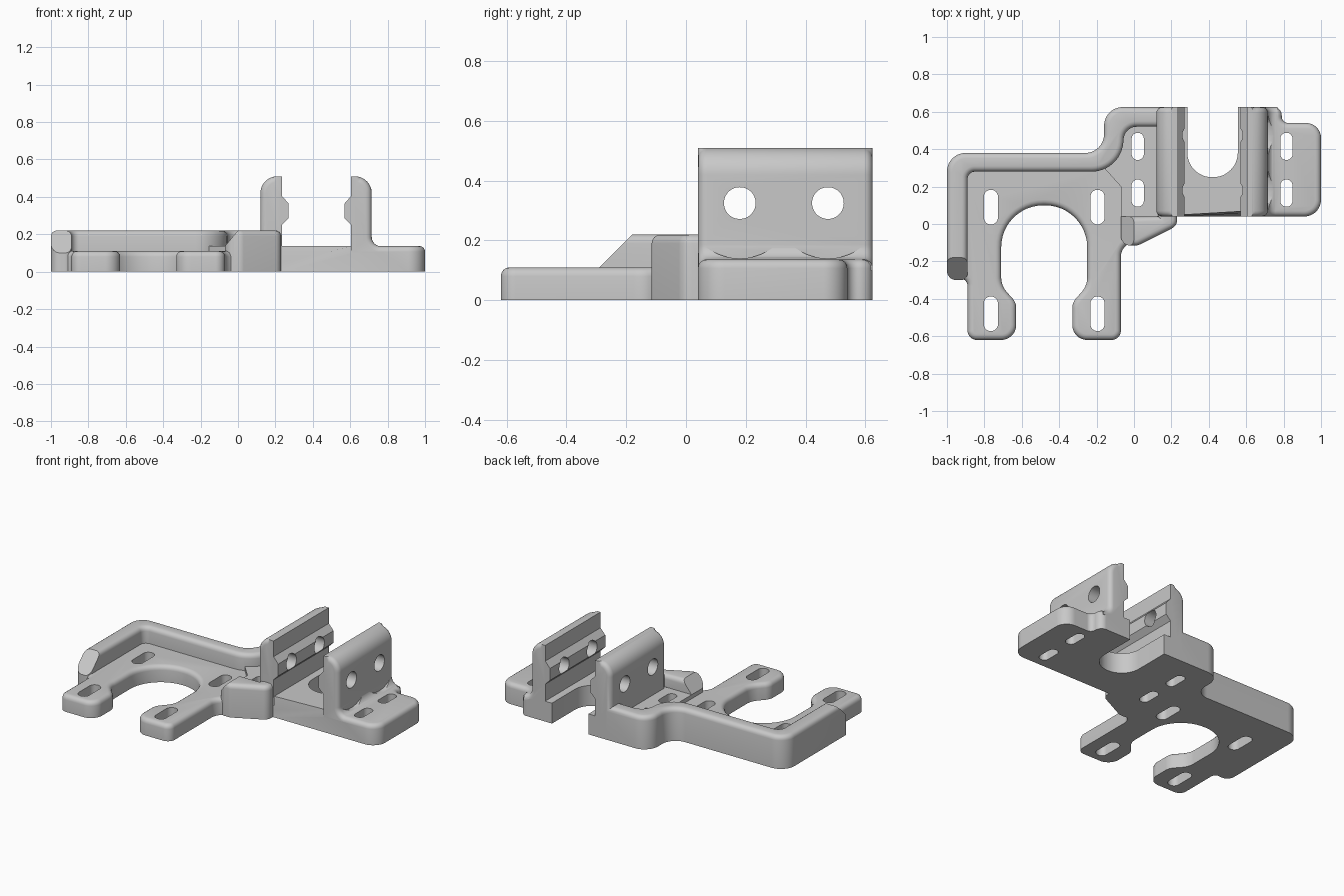
import bpy
import bmesh
import math
from mathutils import Vector

if "Cube" in bpy.data.objects:
    bpy.data.objects.remove(bpy.data.objects["Cube"])

grey = bpy.data.materials.new("plain grey")
grey.use_nodes = True
colour = (0.58, 0.58, 0.58, 1)
grey.diffuse_color = colour
grey.node_tree.nodes["Principled BSDF"].inputs["Base Color"].default_value = colour


def rounded(corners, steps=12):
    """Turn (x, y, radius) corners into an outline with filleted corners."""
    out = []
    for i, corner in enumerate(corners):
        p = Vector(corner[:2])
        radius = corner[2] if len(corner) > 2 else 0
        u = (Vector(corners[i - 1][:2]) - p).normalized()
        v = (Vector(corners[(i + 1) % len(corners)][:2]) - p).normalized()
        if not radius:
            out.append(p)
            continue
        half = u.angle(v) / 2
        centre = p + (u + v).normalized() * radius / math.sin(half)
        start = p + u * radius / math.tan(half) - centre
        sweep = math.pi - 2 * half
        if u.cross(v) > 0:
            sweep = -sweep
        for k in range(steps + 1):
            a = sweep * k / steps
            out.append(centre + Vector((start.x * math.cos(a) - start.y * math.sin(a),
                                        start.x * math.sin(a) + start.y * math.cos(a))))
    return [p for i, p in enumerate(out) if (p - out[i - 1]).length > 1e-4]


PLACE = {"x": lambda p, h: (h, p.x, p.y),
         "y": lambda p, h: (p.x, h, p.y),
         "z": lambda p, h: (p.x, p.y, h)}


def prism(name, corners, lo, hi, axis="z", soft=0, keep=None, both=False):
    """Extrude an outline along an axis and round the chosen rim edges."""
    bm = bmesh.new()
    outline = rounded(corners)
    low, high = ([bm.verts.new(PLACE[axis](p, h)) for p in outline] for h in (lo, hi))
    bm.faces.new(low)
    bm.faces.new(high)
    n = len(outline)
    for i in range(n):
        j = (i + 1) % n
        bm.faces.new((low[i], low[j], high[j], high[i]))
    bmesh.ops.recalc_face_normals(bm, faces=bm.faces)
    if soft:
        rims = [set(high)] + ([set(low)] if both else [])
        edges = [e for e in bm.edges if any(set(e.verts) <= r for r in rims)]
        if keep:
            edges = [e for e in edges if keep((e.verts[0].co + e.verts[1].co) / 2)]
        bmesh.ops.bevel(bm, geom=edges, offset=soft, segments=4, profile=0.5,
                        affect="EDGES", clamp_overlap=False)
        bmesh.ops.recalc_face_normals(bm, faces=bm.faces)
    mesh = bpy.data.meshes.new(name)
    bm.to_mesh(mesh)
    bm.free()
    mesh.materials.append(grey)
    ob = bpy.data.objects.new(name, mesh)
    bpy.context.collection.objects.link(ob)
    return ob


def combine(target, tool, operation):
    """Apply one boolean and discard the tool."""
    mod = target.modifiers.new("combine", "BOOLEAN")
    mod.object, mod.operation, mod.solver = tool, operation, "EXACT"
    bpy.context.view_layer.objects.active = target
    bpy.ops.object.modifier_apply(modifier=mod.name)
    bpy.data.objects.remove(tool)


def slot(x, y, width, length):
    a, b = width / 2, length / 2
    r = a - 0.001
    return prism("slot_cutter", [(x - a, y - b, r), (x + a, y - b, r),
                                 (x + a, y + b, r), (x - a, y + b, r)], -0.1, 0.4)


def bore(y, z, r, lo, hi):
    q = r * 0.99
    return prism("bore_cutter", [(y - r, z - r, q), (y + r, z - r, q),
                                 (y + r, z + r, q), (y - r, z + r, q)], lo, hi, "x")


# Forked plate around the big open bore
fork = [(-0.89, -0.62, 0.05), (-0.63, -0.62, 0.08), (-0.63, -0.42, 0.08),
        (-0.71, -0.33, 0.12), (-0.71, 0.1, 0.225)]
mirrored = [(-0.96 - x, y, r) for x, y, r in reversed(fork)]
plate = prism("fork_plate", fork + mirrored + [
    (-0.07, -0.11, 0.08), (0.03, -0.09), (0.03, 0.3), (-0.13, 0.33),
    (-0.95, 0.33), (-0.95, -0.27), (-0.89, -0.31, 0.04)], 0, 0.11, soft=0.03)

# Clamp base with a U-shaped notch at the back and a slotted tab
base = prism("clamp_base", [
    (-0.1, 0.57), (-0.16, 0.3), (-0.07, 0.2), (-0.07, 0.0), (0.1, 0.0), (0.1, 0.04),
    (0.61, 0.04), (1, 0.04, 0.09), (1, 0.54, 0.08), (0.79, 0.54, 0.035),
    (0.79, 0.625, 0.045), (0.555, 0.625), (0.555, 0.25, 0.132), (0.285, 0.25, 0.132),
    (0.285, 0.625), (0.15, 0.625), (0.15, 0.57)], 0, 0.137, soft=0.03,
    keep=lambda m: m.x > 0.66)

# Raised rim along the left and back, ramped at its front end
rim = prism("rim_wall", [
    (-1, -0.3, 0.05), (-0.89, -0.3, 0.035), (-0.89, 0.28, 0.04), (-0.07, 0.28, 0.17),
    (-0.05, 0.52, 0.07), (0.15, 0.52), (0.15, 0.625), (-0.16, 0.625, 0.1),
    (-0.16, 0.38, 0.1), (-1, 0.38, 0.1)], 0, 0.22, soft=0.03)
combine(rim, prism("ramp_cutter", [(-0.38, 0.02), (-0.13, 0.27), (-0.38, 0.27)],
                   -1.1, -0.8, "x"), "DIFFERENCE")

# Gusset in front of the left jaw, ramped on its left side
gusset = prism("gusset", [
    (-0.07, 0.04), (-0.07, -0.115, 0.05), (0.02, -0.115, 0.05), (0.23, -0.01, 0.05),
    (0.23, 0.1), (0.13, 0.1), (0.13, 0.04)], 0, 0.22, soft=0.03)
combine(gusset, prism("ramp_cutter", [(-0.1, 0.1), (0.02, 0.245), (-0.1, 0.245)],
                      -0.2, 0.1, "y"), "DIFFERENCE")

# Two clamp jaws with ridged inner faces
left_jaw = prism("left_jaw", [
    (0.12, 0.05), (0.235, 0.05), (0.235, 0.25), (0.27, 0.285), (0.27, 0.365),
    (0.235, 0.405), (0.235, 0.51), (0.12, 0.51, 0.09)], 0.04, 0.625, "y",
    soft=0.03, both=True, keep=lambda m: m.x < 0.2 and m.z > 0.1)
right_jaw = prism("right_jaw", [
    (0.766, 0.1), (0.605, 0.1), (0.605, 0.25), (0.57, 0.285), (0.57, 0.365),
    (0.605, 0.405), (0.605, 0.51), (0.715, 0.51, 0.09), (0.715, 0.136, 0.05),
    (0.766, 0.136)], 0.04, 0.625, "y",
    soft=0.03, both=True, keep=lambda m: m.x > 0.64 and m.z > 0.12)
# Screw-head clearance in the fillet
for y in (0.18, 0.475):
    combine(right_jaw, bore(y, 0.325, 0.185, 0.716, 0.85), "DIFFERENCE")

bracket = base
for part in (plate, rim, gusset, left_jaw, right_jaw):
    combine(bracket, part, "UNION")
bracket.name = "clamp_bracket"

# Mounting slots and clamp screw holes
for x in (-0.765, -0.195):
    for y in (0.09, -0.48):
        combine(bracket, slot(x, y, 0.075, 0.185), "DIFFERENCE")
for x in (0.02, 0.815):
    for y in (0.165, 0.415):
        combine(bracket, slot(x, y, 0.065, 0.145), "DIFFERENCE")
for y in (0.18, 0.475):
    combine(bracket, bore(y, 0.325, 0.053, 0.05, 0.85), "DIFFERENCE")

bpy.ops.object.select_all(action="DESELECT")
bracket.select_set(True)
bpy.context.view_layer.objects.active = bracket
bpy.ops.object.shade_smooth_by_angle(angle=math.radians(30))
